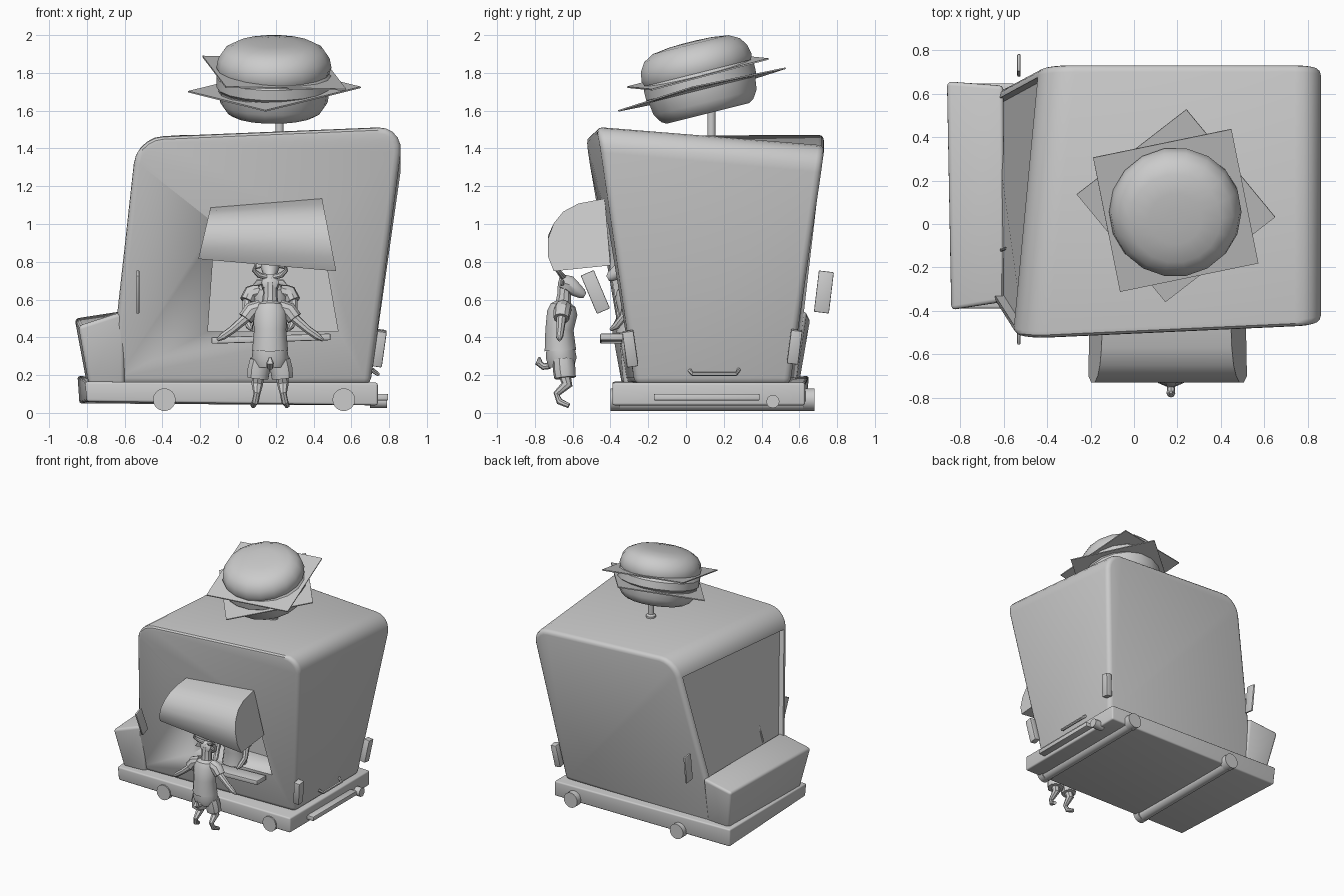
import bpy, bmesh, math
from mathutils import Vector, Matrix, Euler

cube = bpy.data.objects.get("Cube")
if cube:
    bpy.data.objects.remove(cube, do_unlink=True)

grey = bpy.data.materials.new("plain grey")
grey.use_nodes = True
tone = (0.6, 0.6, 0.6, 1)
grey.diffuse_color = tone
for node in grey.node_tree.nodes:
    if node.type == 'BSDF_PRINCIPLED':
        node.inputs["Base Color"].default_value = tone


def finish(name, bm, matrix=None):
    bmesh.ops.recalc_face_normals(bm, faces=bm.faces)
    if matrix:
        bm.transform(matrix)
    mesh = bpy.data.meshes.new(name)
    bm.to_mesh(mesh)
    bm.free()
    mesh.materials.append(grey)
    ob = bpy.data.objects.new(name, mesh)
    bpy.context.collection.objects.link(ob)
    bpy.ops.object.select_all(action='DESELECT')
    ob.select_set(True)
    bpy.context.view_layer.objects.active = ob
    bpy.ops.object.shade_smooth_by_angle(angle=math.radians(35))
    return ob


def loft(name, rings, matrix=None):
    """Skin matching rings of points and cap both ends."""
    bm = bmesh.new()
    vs = [[bm.verts.new(p) for p in ring] for ring in rings]
    n = len(vs[0])
    for a, b in zip(vs, vs[1:]):
        for i in range(n):
            j = (i + 1) % n
            bm.faces.new((a[i], a[j], b[j], b[i]))
    bm.faces.new(vs[0][::-1])
    bm.faces.new(vs[-1])
    return finish(name, bm, matrix)


def tube(name, pts, radii, n=10, flat=1.0, matrix=None):
    """Round section swept along a path; flat squashes its second axis."""
    pts = [Vector(p) for p in pts]
    if not isinstance(radii, (list, tuple)):
        radii = [radii] * len(pts)
    rings, q, last = [], None, Vector((0, 0, 1))
    for i, p in enumerate(pts):
        t = (pts[min(i + 1, len(pts) - 1)] - pts[max(i - 1, 0)]).normalized()
        turn = last.rotation_difference(t)
        q = turn @ q if q else turn
        last = t
        ring = []
        for k in range(n):
            a = math.tau * k / n
            ring.append(p + q @ Vector((math.cos(a), flat * math.sin(a), 0)) * radii[i])
        rings.append(ring)
    return loft(name, rings, matrix)


def box(name, loc, size, rot=(0, 0, 0), bevel=0.006):
    bm = bmesh.new()
    bmesh.ops.create_cube(bm, size=1, matrix=Matrix.Diagonal((*size, 1)))
    bmesh.ops.bevel(bm, geom=bm.edges[:], offset=min(bevel, min(size) / 3), segments=2,
                    profile=0.5, affect='EDGES')
    return finish(name, bm, Matrix.Translation(loc) @ Euler(rot).to_matrix().to_4x4())


def round_sharp(bm, offset, segments):
    sharp = [e for e in bm.edges if e.calc_face_angle(0) > math.radians(40)]
    bmesh.ops.bevel(bm, geom=sharp, offset=offset, segments=segments, profile=0.5,
                    affect='EDGES', clamp_overlap=True)


def hexa(name, low, high, bevel=0.0, top_round=0.0, inset=False):
    """Block from four low and four high corners, listed in the same order."""
    bm = bmesh.new()
    a = [bm.verts.new(p) for p in low]
    b = [bm.verts.new(p) for p in high]
    bm.faces.new(a[::-1])
    bm.faces.new(b)
    for i in range(4):
        j = (i + 1) % 4
        bm.faces.new((a[i], a[j], b[j], b[i]))
    bmesh.ops.recalc_face_normals(bm, faces=bm.faces)
    if top_round:
        ends = [e for e in bm.edges if all(v in b for v in e.verts)
                and abs(e.verts[0].co.y - e.verts[1].co.y) > 0.5]
        bmesh.ops.bevel(bm, geom=ends, offset=top_round, segments=5, profile=0.5, affect='EDGES')
    if bevel:
        round_sharp(bm, bevel, 3)
    if inset:
        bm.normal_update()
        pane = max((f for f in bm.faces if f.normal.x < -0.8), key=lambda f: f.calc_area())
        bmesh.ops.inset_region(bm, faces=[pane], thickness=0.012, depth=0)
        bmesh.ops.inset_region(bm, faces=[pane], thickness=0.004, depth=-0.04)
    return finish(name, bm)


# Flared cabin with inset windscreen and serving hatch
cabin = hexa("cabin",
             [(-.68, -.31, .15), (.70, -.27, .15), (.70, .55, .15), (-.70, .58, .15)],
             [(-.54, -.535, 1.46), (.88, -.47, 1.52), (.88, .735, 1.41), (-.41, .735, 1.48)],
             bevel=.035, top_round=.14, inset=True)
cutter = hexa("hatch_cutter",
              [(-.16, -.8, .43), (.53, -.8, .43), (.53, -.08, .43), (-.16, -.08, .43)],
              [(-.12, -.8, 1.0), (.43, -.8, 1.0), (.43, -.08, 1.0), (-.12, -.08, 1.0)])
cutter.hide_render = True
cut = cabin.modifiers.new("hatch", 'BOOLEAN')
cut.operation = 'DIFFERENCE'
cut.object = cutter
bpy.ops.object.select_all(action='DESELECT')
bpy.context.view_layer.objects.active = cabin
cabin.select_set(True)
bpy.ops.object.modifier_apply(modifier=cut.name)
bpy.data.objects.remove(cutter, do_unlink=True)

# Hood and chassis
hexa("hood",
     [(-.79, -.34, .15), (-.60, -.33, .15), (-.60, .58, .15), (-.80, .60, .15)],
     [(-.845, -.40, .46), (-.60, -.36, .54), (-.60, .64, .54), (-.865, .66, .50)], bevel=.022)
hexa("chassis",
     [(-.80, -.39, .06), (.74, -.39, .04), (.74, .63, .04), (-.84, .64, .05)],
     [(-.81, -.39, .165), (.74, -.39, .16), (.74, .63, .16), (-.85, .65, .195)], bevel=.012)

# Wheels and axles
for x, label in ((-.39, "front"), (.56, "rear")):
    tube(label + "_axle", [(x, -.36, .055), (x, .64, .055)], .045, 12)
    tube(label + "_right_wheel", [(x, -.40, .07), (x, -.35, .07)], .06, 18)
    tube(label + "_left_wheel", [(x, .62, .07), (x, .68, .07)], .06, 18)

# Awning over the hatch
profile = [(-.40, .08), (-.70, 0), (-.73, .2), (-.73, .45), (-.70, .66), (-.65, .82),
           (-.57, .93), (-.43, 1)]
sides = []
for x0, x1, z0, z1 in ((-.21, -.145, .815, 1.09), (.52, .445, .75, 1.135)):
    sides.append([(x0 + (x1 - x0) * t, y, z0 + (z1 - z0) * t) for y, t in profile])
loft("awning", sides)
box("counter", (.175, -.395, .393), (.63, .12, .035), (0, -.03, 0))

# Mirrors, wiper, rear lights, bumper, handle and exhaust
box("right_mirror", (-.53, -.48, .64), (.015, .075, .22), (.4, 0, 0))
box("left_mirror", (-.53, .73, .64), (.015, .08, .22), (-.12, 0, 0))
tube("wiper", [(-.61, -.12, .55), (-.565, -.10, .75), (-.54, .02, .92)], .007, 6)
box("right_rear_light", (.75, -.295, .34), (.05, .06, .19), (.14, .14, 0))
box("left_rear_light", (.75, .575, .35), (.05, .06, .18), (-.13, .14, 0))
box("rear_bumper", (.765, .11, .083), (.06, .56, .035))
tube("rear_handle", [(.71, .02, .225), (.74, .035, .205), (.74, .265, .205), (.71, .28, .23)], .011, 6)
tube("exhaust", [(.70, .46, .06), (.79, .46, .06)], .035, 12)

# Tilted roof burger on its post
place = Matrix.Translation((.19, .07, 1.77)) @ Matrix.Rotation(math.radians(14), 4, 'X')


def layer(name, rows, n=18):
    tube(name, [(0, 0, z) for z, r in rows], [r for z, r in rows], n, matrix=place)


def sheet(name, z, spin, lean):
    tilt = place @ Matrix.Rotation(math.radians(lean), 4, 'Y') @ Matrix.Rotation(math.radians(spin), 4, 'Z')
    tube(name, [(0, 0, z - .004), (0, 0, z + .004)], .46, 4, matrix=tilt)


layer("lower_bun", [(-.19, .23), (-.175, .255), (-.13, .285), (-.06, .295)])
layer("patty", [(-.06, .29), (-.045, .305), (.01, .305), (.03, .29)])
layer("upper_bun", [(.03, .295), (.06, .305), (.11, .295), (.155, .265), (.185, .21), (.197, .12), (.2, .04)])
sheet("lower_cheese", -.06, -6, -3)
sheet("upper_cheese", .03, 56, 4)
tube("sign_post", [(.22, .135, 1.42), (.22, .135, 1.64)], .022, 12)
tube("post_foot", [(.22, .135, 1.43), (.22, .135, 1.455), (.22, .135, 1.468)], [.036, .036, .024], 12)


def goat(who, matrix, whole):
    """Horned figure facing +y with its middle at the origin."""
    def part(name, pts, radii, n=10, flat=1.0):
        tube(who + "_" + name, pts, radii, n, flat, matrix)

    part("shirt", [(0, -.015, .33), (0, -.02, .44), (0, -.005, .53), (0, 0, .57), (0, .005, .59)],
         [.095, .085, .092, .075, .04], 14, .9)
    part("neck", [(0, 0, .57), (0, .005, .63), (0, .01, .69)], [.045, .038, .04])
    part("head", [(0, -.025, .695), (0, -.01, .692), (0, .03, .68), (0, .07, .65), (0, .1, .63), (0, .115, .622)],
         [.02, .045, .05, .038, .028, .015])
    for s, side in ((-1, "left"), (1, "right")):
        part(side + "_horn", [(s * .02, 0, .72), (s * .06, -.01, .73), (s * .085, -.03, .755), (s * .075, -.04, .795)],
             [.016, .015, .012, .003], 8)
        part(side + "_ear", [(s * .035, 0, .695), (s * .065, -.005, .69), (s * .09, -.01, .675)],
             [.01, .018, .003], 8, .6)
        if whole:
            hand = [(s * .13, -.01, .5), (s * .2, -.015, .44), (s * .25, -.02, .405), (s * .28, -.02, .385)]
        else:
            hand = [(s * .12, .01, .5), (s * .125, .03, .42), (s * .11, .07, .37), (s * .1, .1, .35)]
        part(side + "_sleeve", [(s * .05, 0, .555), (s * .1, -.005, .54), hand[0]], [.045, .046, .042])
        part(side + "_arm", [(s * .1, 0, .53)] + hand, [.026, .026, .021, .02, .008], 8)
        if whole:
            part(side + "_shorts_leg", [(s * .05, 0, .28), (s * .06, .005, .23), (s * .065, .01, .185)],
                 [.055, .058, .055], 10, 1.1)
            part(side + "_leg", [(s * .06, 0, .22), (s * .068, .02, .15), (s * .07, -.035, .1),
                                 (s * .078, -.02, .06), (s * .09, .03, .038)],
                 [.035, .03, .018, .018, .014], 8)
    if whole:
        part("shorts", [(0, -.01, .24), (0, -.01, .29), (0, -.015, .345)], [.08, .098, .09], 14, .85)
        part("tail", [(0, -.07, .25), (0, -.105, .245), (0, -.13, .265), (0, -.125, .295)],
             [.018, .018, .02, .006], 8)


# Customer outside and worker inside the hatch
goat("customer", Matrix.Translation((.17, -.65, 0)), True)
goat("worker", Matrix.Translation((.17, -.30, .09)) @ Matrix.Rotation(math.pi, 4, 'Z'), False)
